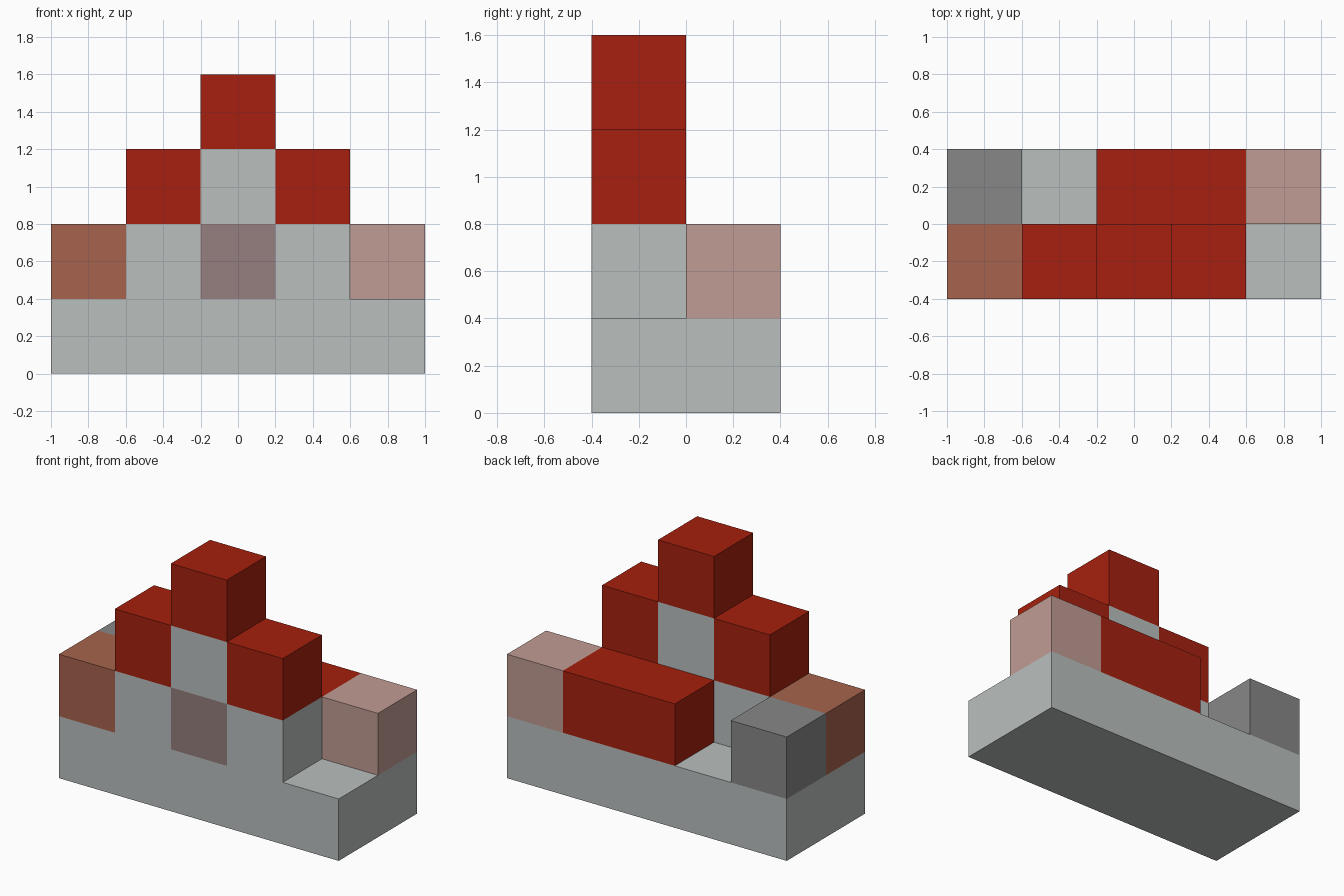
import bpy
import bmesh
from mathutils import Matrix, Vector

cube = bpy.data.objects.get("Cube")
if cube:
    bpy.data.objects.remove(cube, do_unlink=True)

UNIT = 0.4  # edge of one block
FRONT, BACK = -1, 0  # block rows along y


def make_material(name, rgb):
    mat = bpy.data.materials.new(name)
    mat.use_nodes = True
    mat.diffuse_color = (*rgb, 1)
    bsdf = next(n for n in mat.node_tree.nodes if n.type == "BSDF_PRINCIPLED")
    bsdf.inputs["Base Color"].default_value = (*rgb, 1)
    return mat


pale_grey = make_material("pale_grey", (0.49, 0.52, 0.515))
red = make_material("red", (0.38, 0.0144, 0.0044))
brown = make_material("terracotta_brown", (0.39, 0.127, 0.074))
pink = make_material("dusty_pink", (0.527, 0.332, 0.292))
mauve = make_material("mauve", (0.305, 0.209, 0.209))
dark_grey = make_material("dark_grey", (0.242, 0.242, 0.242))


def block(name, mat, column, row, layer, size=(1, 1, 1)):
    """Box on the block grid; column 0 is the middle, layer 0 the ground."""
    dims = Vector(size) * UNIT
    corner = Vector((column - 0.5, row, layer)) * UNIT
    bm = bmesh.new()
    bmesh.ops.create_cube(bm, size=1, matrix=Matrix.Diagonal((*dims, 1)))
    mesh = bpy.data.meshes.new(name)
    bm.to_mesh(mesh)
    bm.free()
    mesh.materials.append(mat)
    obj = bpy.data.objects.new(name, mesh)
    obj.location = corner + dims / 2
    bpy.context.collection.objects.link(obj)


# Base slab
block("base", pale_grey, -2, FRONT, 0, size=(5, 2, 1))

# Front wall, stepping up to the tower
block("front_corner_block", brown, -2, FRONT, 1)
block("door_block", mauve, 0, FRONT, 1)
for side, column in (("right", -1), ("left", 1)):
    block(side + "_wall", pale_grey, column, FRONT, 1)
    block(side + "_roof", red, column, FRONT, 2)
block("tower_wall", pale_grey, 0, FRONT, 2)
block("tower_roof", red, 0, FRONT, 3)

# Back row
block("back_corner_block", dark_grey, -2, BACK, 1)
block("back_roof", red, 0, BACK, 1, size=(2, 1, 1))
block("back_end_block", pink, 2, BACK, 1)
